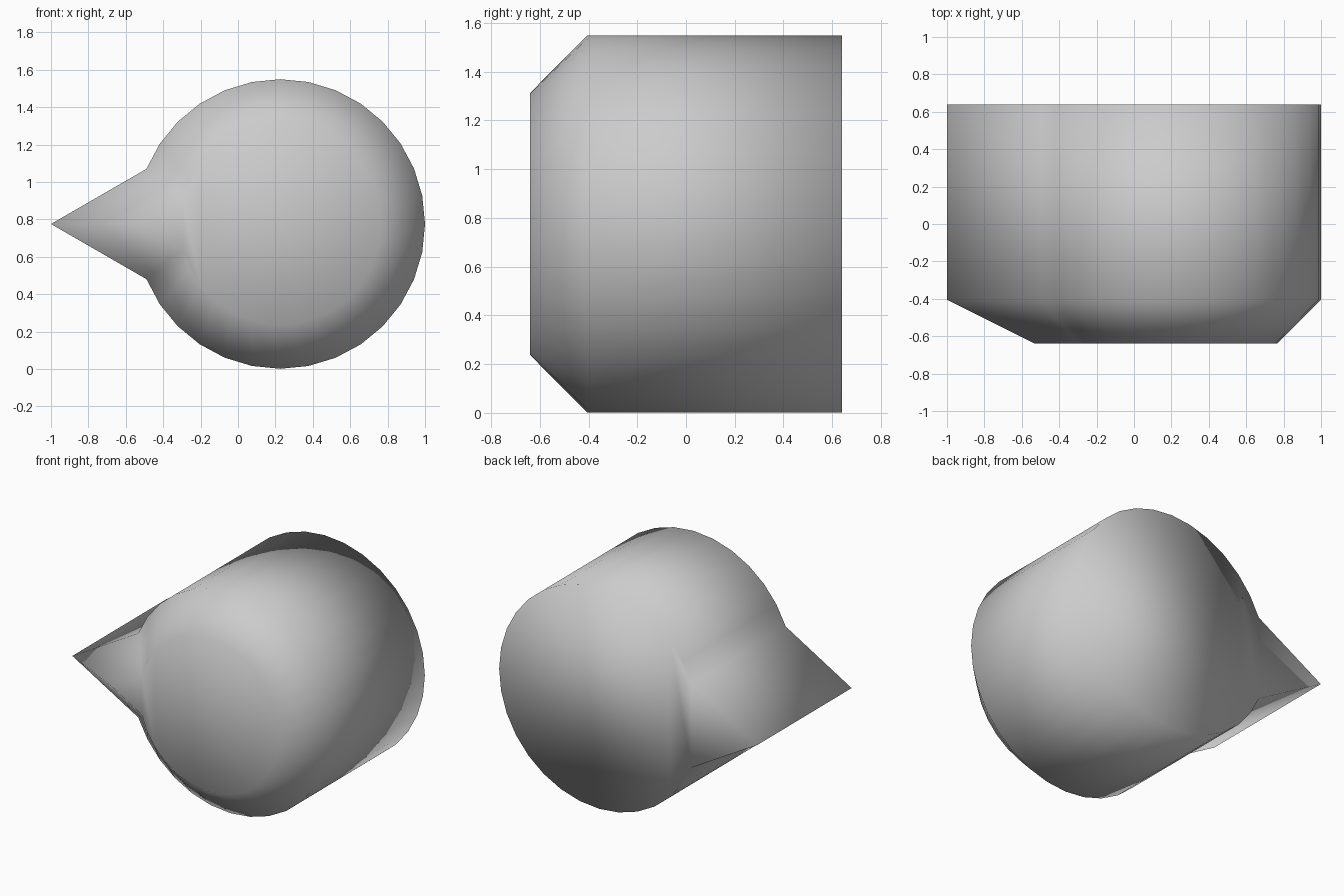
import bpy, bmesh
from math import sin, cos, pi, sqrt, atan2

if "Cube" in bpy.data.objects:
    bpy.data.objects.remove(bpy.data.objects["Cube"])

CX, CZ, R = 0.226, 0.775, 0.774     # round body centre and radius
TIP_X, SLOPE = -1.0, pi / 6         # pointed end and its half angle
SEGS = 28                           # arc segments
BEVEL = 0.235


def profile(inset, y):
    """Teardrop outline (pointed wedge joined to a circle), offset inwards."""
    r = R - inset
    tip = TIP_X + inset / sin(SLOPE)
    d = CX - tip
    # where the straight wedge side meets the circle
    t = d * cos(SLOPE) - sqrt(r * r - (d * sin(SLOPE)) ** 2)
    a = atan2(t * sin(SLOPE), t * cos(SLOPE) - d)
    pts = [(tip, y, CZ)]
    for i in range(SEGS + 1):
        b = -a + 2 * a * i / SEGS
        pts.append((CX + r * cos(b), y, CZ + r * sin(b)))
    return pts


# Extruded body with a chamfered front edge and a flat back
bm = bmesh.new()
rings = [[bm.verts.new(p) for p in profile(inset, y)]
         for inset, y in ((BEVEL, -0.64), (0, -0.405), (0, 0.64))]
n = len(rings[0])
for r0, r1 in zip(rings, rings[1:]):
    for i in range(n):
        j = (i + 1) % n
        bm.faces.new((r0[i], r0[j], r1[j], r1[i]))
bm.faces.new(rings[0])
bm.faces.new(rings[-1])
bmesh.ops.recalc_face_normals(bm, faces=bm.faces[:])
for f in bm.faces:
    f.smooth = True

mesh = bpy.data.meshes.new("pointed_round_body")
bm.to_mesh(mesh)
bm.free()
body = bpy.data.objects.new("pointed_round_body", mesh)
bpy.context.collection.objects.link(body)
